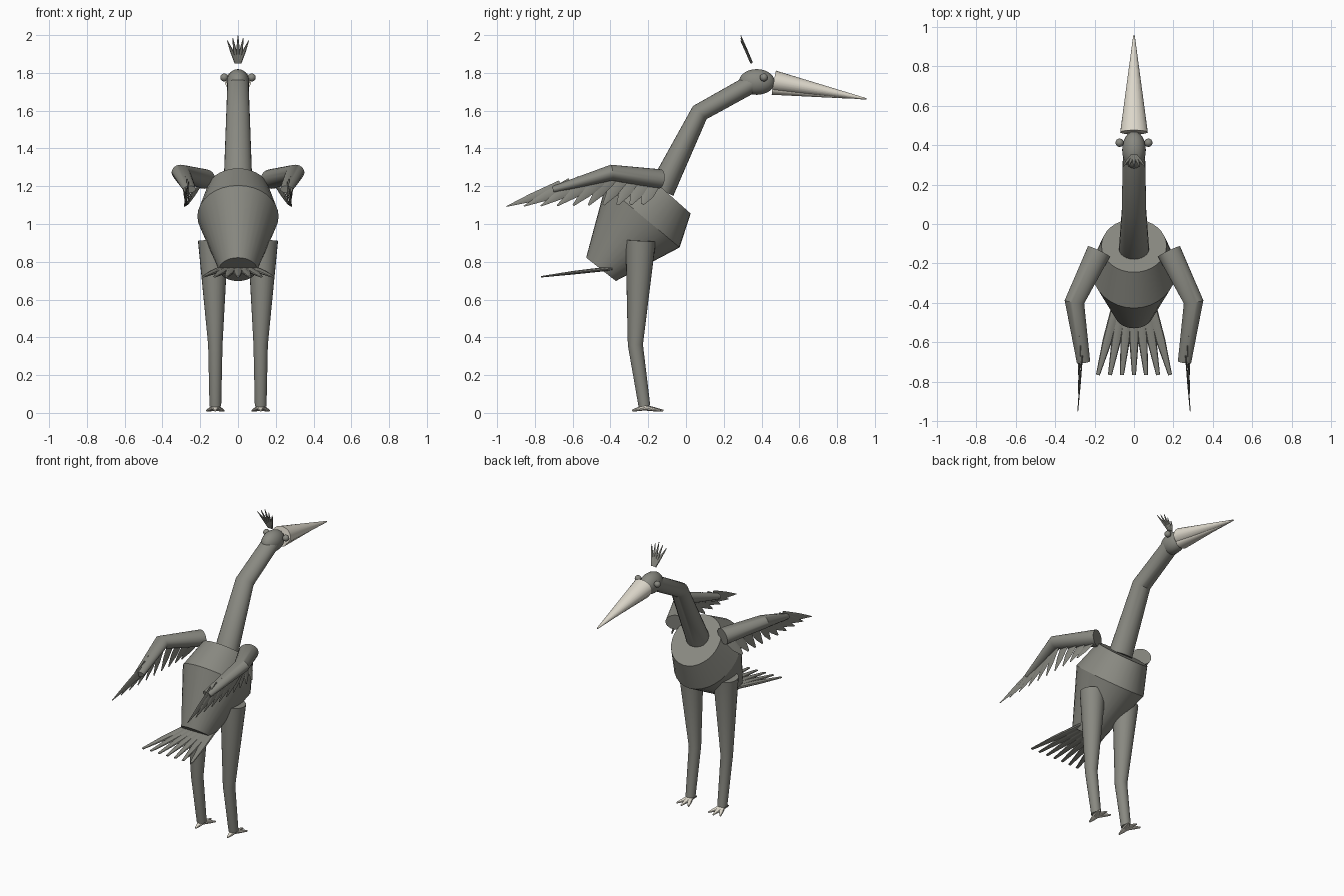
import bpy, bmesh
from math import sin, cos, pi, radians
from mathutils import Vector

cube = bpy.data.objects.get("Cube")
if cube:
    bpy.data.objects.remove(cube, do_unlink=True)


def material(name, rgb):
    m = bpy.data.materials.new(name)
    m.use_nodes = True
    m.diffuse_color = (*rgb, 1)
    m.node_tree.nodes["Principled BSDF"].inputs["Base Color"].default_value = (*rgb, 1)
    return m


GREY = material("plumage grey", (0.25, 0.25, 0.22))
CREAM = material("horn cream", (0.74, 0.70, 0.61))


def finish(name, bm, mat):
    bmesh.ops.recalc_face_normals(bm, faces=bm.faces)
    me = bpy.data.meshes.new(name)
    bm.to_mesh(me)
    bm.free()
    me.materials.append(mat)
    for p in me.polygons:
        p.use_smooth = True
    me.set_sharp_from_angle(angle=radians(32))
    ob = bpy.data.objects.new(name, me)
    bpy.context.collection.objects.link(ob)
    return ob


def add_loft(bm, stations, ref=(1, 0, 0), segs=24):
    """Capped tube through stations (position, half width along ref, half height)."""
    pts = [Vector(s[0]) for s in stations]
    rings = []
    for i, (p, a, b) in enumerate(stations):
        dirs = []
        if i > 0:
            dirs.append((pts[i] - pts[i - 1]).normalized())
        if i < len(pts) - 1:
            dirs.append((pts[i + 1] - pts[i]).normalized())
        t = sum(dirs, Vector()).normalized()
        u = Vector(ref)
        u = (u - t * u.dot(t)).normalized()
        v = t.cross(u)
        rings.append([bm.verts.new(pts[i] + u * a * cos(2 * pi * k / segs)
                                   + v * b * sin(2 * pi * k / segs)) for k in range(segs)])
    for r, q in zip(rings, rings[1:]):
        for k in range(segs):
            n = (k + 1) % segs
            bm.faces.new((r[k], r[n], q[n], q[k]))
    bm.faces.new(rings[0])
    bm.faces.new(rings[-1])


def loft(name, stations, mat=GREY, **kw):
    bm = bmesh.new()
    add_loft(bm, stations, **kw)
    return finish(name, bm, mat)


def ball(name, centre, radii):
    bm = bmesh.new()
    bmesh.ops.create_uvsphere(bm, u_segments=24, v_segments=14, radius=1)
    for v in bm.verts:
        v.co = Vector([c + r * x for c, r, x in zip(centre, radii, v.co)])
    finish(name, bm, GREY)


# Body, neck and head
loft("body", [((0, -0.45, 0.76), 0.10, 0.10),
              ((0, -0.23, 1.04), 0.215, 0.256),
              ((0, -0.11, 1.175), 0.165, 0.18)], segs=32)
loft("neck", [((0, -0.13, 1.18), 0.077, 0.07),
              ((0, 0.073, 1.59), 0.062, 0.05),
              ((0, 0.37, 1.755), 0.056, 0.05)])
ball("head", (0, 0.375, 1.752), (0.06, 0.095, 0.068))

# Beak
loft("upper_beak", [((0, 0.465, 1.755), 0.07, 0.058),
                    ((0, 0.955, 1.662), 0.004, 0.004)], CREAM)
loft("lower_beak", [((0, 0.457, 1.713), 0.045, 0.029),
                    ((0, 0.86, 1.668), 0.004, 0.004)], CREAM)

# Crest feathers
bm = bmesh.new()
for i in range(-2, 3):
    add_loft(bm, [((i * 0.005, 0.347, 1.853), 0.009, 0.007),
                  ((i * 0.017, 0.318, 1.925 - abs(i) * 0.004), 0.009, 0.006),
                  ((i * 0.028, 0.29, 1.998 - abs(i) * 0.014), 0.002, 0.002)], segs=8)
finish("crest", bm, GREY)

# Tail fan
bm = bmesh.new()
for i in range(-3, 4):
    add_loft(bm, [((i * 0.028, -0.395, 0.765), 0.024, 0.012),
                  ((i * 0.045, -0.59, 0.743), 0.024, 0.01),
                  ((i * 0.061, -0.765, 0.721), 0.010, 0.004)], segs=10)
finish("tail_feathers", bm, GREY)

for s, side in ((1, "left"), (-1, "right")):
    # Eye
    ball(side + "_eye", (s * 0.073, 0.412, 1.776), (0.021, 0.021, 0.021))

    # Wing arm
    shoulder = Vector((s * 0.178, -0.14, 1.238))
    elbow = Vector((s * 0.302, -0.395, 1.272))
    wrist = Vector((s * 0.256, -0.70, 1.183))
    loft(side + "_wing_arm", [(shoulder, 0.062, 0.052), (elbow, 0.05, 0.042),
                              (wrist, 0.034, 0.019)])

    # Flight feathers hanging from the arm
    bm = bmesh.new()
    count = 10
    for i in range(count):
        f = i / (count - 1)
        y = -0.17 - 0.49 * f
        if y > elbow.y:
            root = shoulder.lerp(elbow, (y - shoulder.y) / (elbow.y - shoulder.y))
        else:
            root = elbow.lerp(wrist, (y - elbow.y) / (wrist.y - elbow.y))
        root.z -= 0.02 * (1 - f)
        tip = Vector((s * (0.265 + 0.02 * f), y - 0.06 - 0.23 * f ** 1.5,
                      1.105 - 0.012 * f))
        mid = root.lerp(tip, 0.55)
        add_loft(bm, [(root, 0.004, 0.038), (mid, 0.004, 0.034 - 0.012 * f),
                      (tip, 0.002, 0.008 - 0.006 * f)], segs=8)
    finish(side + "_wing_feathers", bm, GREY)

    # Leg
    loft(side + "_leg", [((s * 0.132, -0.24, 0.912), 0.08, 0.08),
                         ((s * 0.12, -0.268, 0.36), 0.038, 0.04),
                         ((s * 0.12, -0.22, 0.035), 0.031, 0.031)])

    # Foot with three front toes and one back toe
    bm = bmesh.new()
    for dx, dy in ((-0.045, 0.085), (0, 0.1), (0.045, 0.085), (0, -0.065)):
        start = Vector((s * 0.12, -0.22, 0.028))
        end = start + Vector((dx, dy, -0.016))
        add_loft(bm, [(start, 0.022, 0.016), (start.lerp(end, 0.55), 0.014, 0.011),
                      (end, 0.005, 0.005)], segs=10)
    finish(side + "_foot", bm, CREAM)
